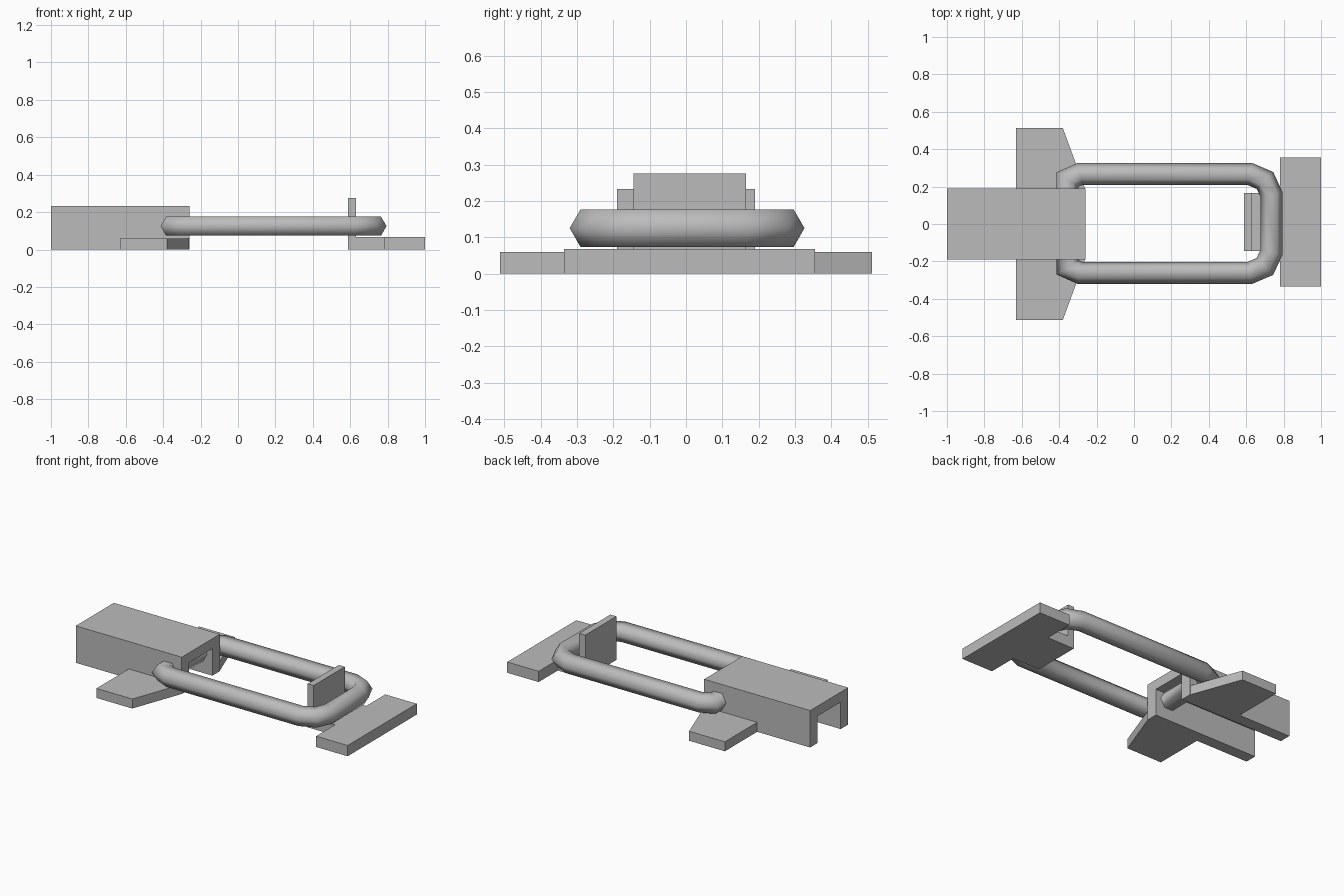
import bpy
import bmesh
import math
from mathutils import Vector

cube = bpy.data.objects.get("Cube")
if cube:
    bpy.data.objects.remove(cube, do_unlink=True)

steel = bpy.data.materials.new("grey_steel")
steel.use_nodes = True
GREY = (0.5, 0.5, 0.5, 1)
steel.diffuse_color = GREY
steel.node_tree.nodes["Principled BSDF"].inputs["Base Color"].default_value = GREY


def finish(name, bm, smooth=False):
    bmesh.ops.recalc_face_normals(bm, faces=bm.faces)
    mesh = bpy.data.meshes.new(name)
    bm.to_mesh(mesh)
    bm.free()
    mesh.materials.append(steel)
    for face in mesh.polygons:
        face.use_smooth = smooth
    obj = bpy.data.objects.new(name, mesh)
    bpy.context.collection.objects.link(obj)
    return obj


def extrude(name, outline, travel):
    """Solid made by pushing a flat outline along a vector."""
    bm = bmesh.new()
    face = bm.faces.new([bm.verts.new(p) for p in outline])
    result = bmesh.ops.extrude_face_region(bm, geom=[face], use_keep_orig=True)
    verts = [v for v in result["geom"] if isinstance(v, bmesh.types.BMVert)]
    bmesh.ops.translate(bm, verts=verts, vec=travel)
    return finish(name, bm)


def closed_rod(name, path, z, radius, sides=6):
    """Closed mitred rod swept around a flat loop of points."""
    bm = bmesh.new()
    points = [Vector(p) for p in path]
    count = len(points)
    rings = []
    for i, p in enumerate(points):
        a = (p - points[i - 1]).normalized()
        b = (points[(i + 1) % count] - p).normalized()
        tangent = (a + b).normalized()
        out = Vector((tangent.y, -tangent.x)) / tangent.dot(a)
        ring = []
        for k in range(sides):
            angle = math.tau * k / sides
            q = p + out * radius * math.cos(angle)
            ring.append(bm.verts.new((q.x, q.y, z + radius * math.sin(angle))))
        rings.append(ring)
    for i in range(count):
        r, s = rings[i], rings[(i + 1) % count]
        for k in range(sides):
            n = (k + 1) % sides
            bm.faces.new((r[k], r[n], s[n], s[k]))
    return finish(name, bm, smooth=True)


# Lever: inverted U channel
half, wall, height, inner = 0.19, 0.075, 0.233, 0.17
side = [(half, height), (half, 0), (half - wall, 0), (half - wall, inner)]
profile = side + [(-y, z) for y, z in reversed(side)]
extrude("lever_channel", [(-1, y, z) for y, z in profile], (0.74, 0, 0))

# Mounting wings on both sides of the lever
for name, s in (("left_wing", 1), ("right_wing", -1)):
    wing = [(-0.63, half), (-0.63, 0.512), (-0.38, 0.512), (-0.262, half)]
    extrude(name, [(x, s * y, 0) for x, y in wing], (0, 0, 0.06))

# Wire bail: closed loop with chamfered corners
corner = [(-0.355, 0.235), (-0.29, 0.264), (0.62, 0.264), (0.70, 0.23), (0.735, 0.155)]
loop = corner + [(x, -y) for x, y in reversed(corner)]
closed_rod("wire_bail", [(x, y + 0.003) for x, y in loop], 0.125, 0.059)

# Catch: T-shaped base plate and upright hook
catch_side = [(0.588, 0.155), (0.78, 0.155), (0.78, 0.345), (1, 0.345)]
plate = catch_side + [(x, -y) for x, y in reversed(catch_side)]
extrude("catch_plate", [(x, y + 0.01, 0) for x, y in plate], (0, 0, 0.068))
hook = [(0.588, -0.145), (0.63, -0.145), (0.63, 0.165), (0.588, 0.165)]
extrude("catch_hook", [(x, y, 0.068) for x, y in hook], (0, 0, 0.207))
